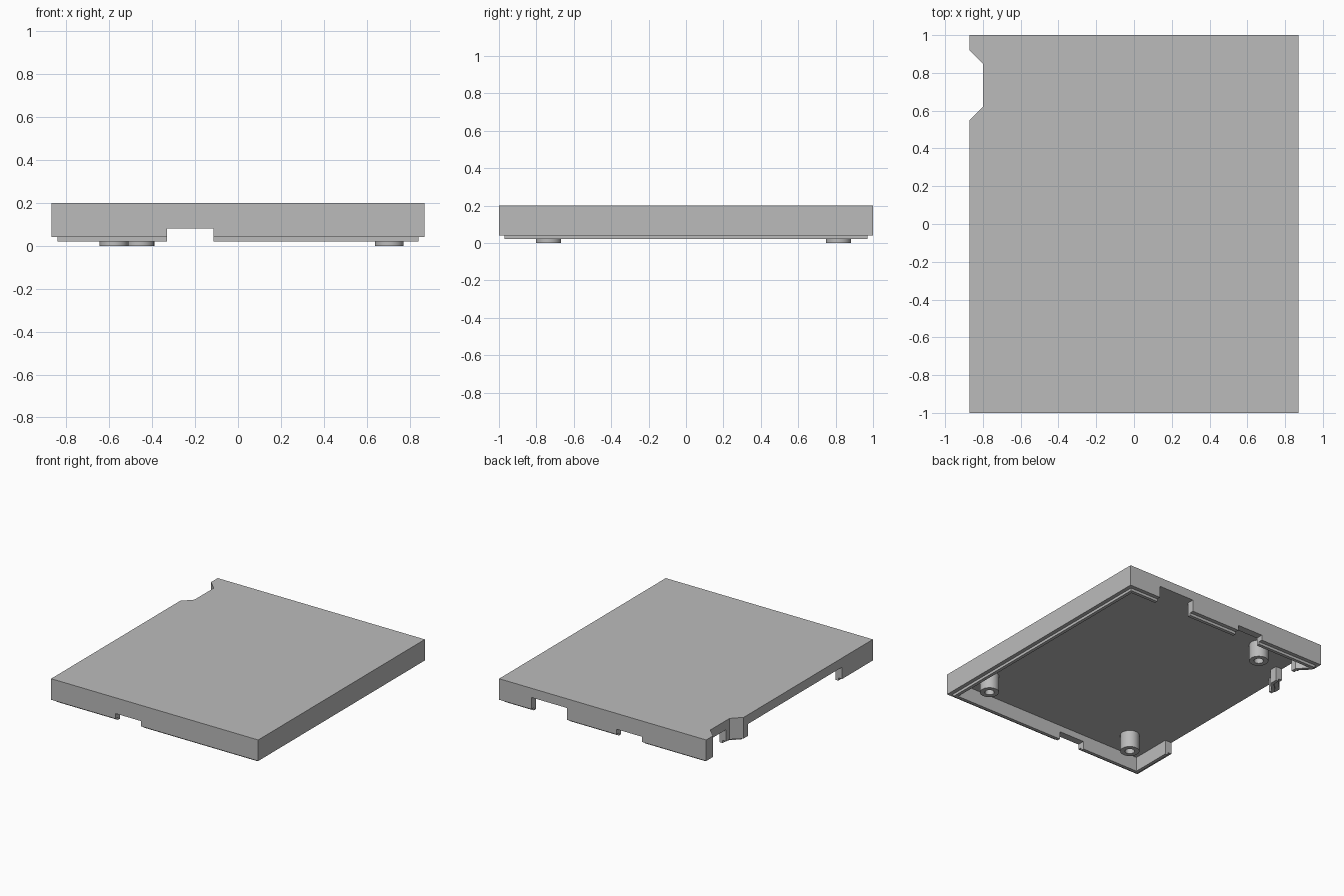
import bpy, bmesh
from math import cos, sin, tau, radians
from mathutils import Vector

old = bpy.data.objects.get("Cube")
if old:
    bpy.data.objects.remove(old)

grey = bpy.data.materials.new("plain_grey")
grey.use_nodes = True
GREY = (0.5, 0.5, 0.5, 1)
grey.diffuse_color = GREY
grey.node_tree.nodes["Principled BSDF"].inputs["Base Color"].default_value = GREY

ROOF = 0.13          # underside of the top panel
W, L = 0.87, 1.0     # half width, half length


def inset(points, d):
    """Mitred inward offset of a counter-clockwise outline."""
    result = []
    for i, p in enumerate(points):
        p = Vector(p)
        a = (p - Vector(points[i - 1])).normalized()
        b = (Vector(points[(i + 1) % len(points)]) - p).normalized()
        na, nb = Vector((-a.y, a.x)), Vector((-b.y, b.x))
        result.append(p + (na + nb) * d / (1 + na.dot(nb)))
    return result


def loft(name, loops, cap=True, closed=False):
    """Bridge a list of (outline, z) loops into one object."""
    bm = bmesh.new()
    rings = [[bm.verts.new((p[0], p[1], z)) for p in pts] for pts, z in loops]
    n = len(rings[0])
    pairs = list(zip(rings, rings[1:]))
    if closed:
        pairs.append((rings[-1], rings[0]))
    for r, s in pairs:
        for i in range(n):
            j = (i + 1) % n
            bm.faces.new((r[i], s[i], s[j], r[j]))
    if cap:
        bm.faces.new(rings[0])
        bm.faces.new(rings[-1])
    bmesh.ops.recalc_face_normals(bm, faces=bm.faces)
    mesh = bpy.data.meshes.new(name)
    bm.to_mesh(mesh)
    bm.free()
    mesh.materials.append(grey)
    ob = bpy.data.objects.new(name, mesh)
    bpy.context.collection.objects.link(ob)
    return ob


def activate(ob):
    bpy.ops.object.select_all(action='DESELECT')
    ob.select_set(True)
    bpy.context.view_layer.objects.active = ob


def cut(ob, x0, x1, y0, y1, top):
    """Remove a box-shaped opening below the given height."""
    rect = [(x0, y0), (x1, y0), (x1, y1), (x0, y1)]
    cutter = loft("opening_cutter", [(rect, top), (rect, -0.1)])
    cutter.hide_render = True
    mod = ob.modifiers.new("opening", 'BOOLEAN')
    mod.operation, mod.solver, mod.object = 'DIFFERENCE', 'EXACT', cutter
    activate(ob)
    bpy.ops.object.modifier_apply(modifier=mod.name)
    bpy.data.objects.remove(cutter)


# Lid shell: outer wall, stepped lip and hollow underside in one profile
outline = [(-W, -L), (W, -L), (W, L), (-W, L),
           (-W, 0.92), (-0.8, 0.85), (-0.8, 0.62), (-W, 0.55)]
mid, inner = inset(outline, 0.03), inset(outline, 0.055)
lid = loft("lid_shell", [(outline, 0.2), (outline, 0.04), (mid, 0.04),
                         (mid, 0.02), (inner, 0.02), (inner, ROOF)])

# Openings in the walls
cut(lid, -0.33, -0.115, -1.1, 1.1, 0.08)    # front and back slots
cut(lid, 0.3, 0.6, 0.9, 1.1, ROOF)          # back port
cut(lid, -0.9, -0.75, -0.63, 0.5, ROOF)     # long side opening
cut(lid, -0.83, -0.72, 0.66, 0.83, ROOF)    # recess opening


# Hollow screw posts
def circle(x, y, r, n=32):
    return [(x + r * cos(tau * i / n), y + r * sin(tau * i / n)) for i in range(n)]


posts = {"front_left_post": (0.705, -0.735),
         "front_right_post": (-0.578, -0.735),
         "back_post": (-0.457, 0.815)}
for name, (x, y) in posts.items():
    outer, hole = circle(x, y, 0.067), circle(x, y, 0.033)
    post = loft(name, [(outer, ROOF), (outer, 0), (hole, 0), (hole, ROOF)],
                cap=False, closed=True)
    activate(post)
    bpy.ops.object.shade_smooth_by_angle(angle=radians(30))
